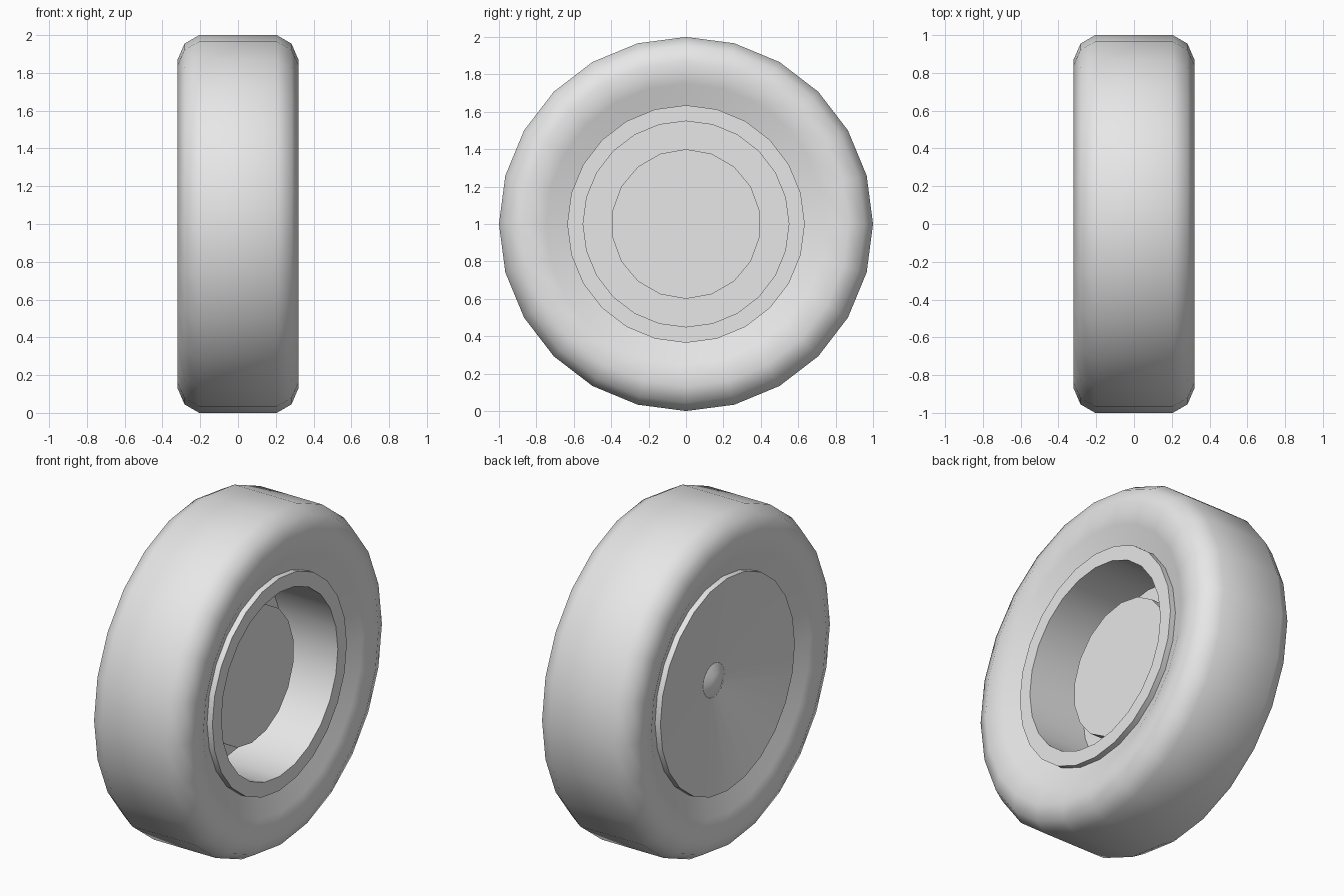
import bpy, bmesh, math

if "Cube" in bpy.data.objects:
    bpy.data.objects.remove(bpy.data.objects["Cube"])

grey = bpy.data.materials.new("light grey")
grey.diffuse_color = (0.8, 0.8, 0.8, 1)
grey.use_nodes = True
grey.node_tree.nodes["Principled BSDF"].inputs["Base Color"].default_value = grey.diffuse_color


def lathe(name, profile, sides, smooth_angle):
    """Spin (radius, x) points round the wheel axle (x axis at z = 1)."""
    bm = bmesh.new()
    rings = []
    for r, x in profile:
        if r == 0:
            rings.append([bm.verts.new((x, 0, 1))] * sides)
        else:
            rings.append([bm.verts.new((x, r * math.sin(2 * math.pi * i / sides),
                                        1 + r * math.cos(2 * math.pi * i / sides)))
                          for i in range(sides)])
    for a, b in zip(rings, rings[1:]):
        for i in range(sides):
            j = (i + 1) % sides
            corners = list(dict.fromkeys((a[i], a[j], b[j], b[i])))
            bm.faces.new(corners)
    bmesh.ops.recalc_face_normals(bm, faces=bm.faces)
    mesh = bpy.data.meshes.new(name)
    bm.to_mesh(mesh)
    bm.free()
    mesh.materials.append(grey)
    ob = bpy.data.objects.new(name, mesh)
    bpy.context.collection.objects.link(ob)
    bpy.ops.object.select_all(action='DESELECT')
    ob.select_set(True)
    bpy.context.view_layer.objects.active = ob
    bpy.ops.object.shade_smooth_by_angle(angle=math.radians(smooth_angle))
    return ob


# Tyre: rounded section, mirrored about the middle, closed behind the rim
half = [(0.60, 0.235), (0.635, 0.24), (0.75, 0.295), (0.87, 0.32), (0.955, 0.283), (1.0, 0.205)]
section = half + [(r, -x) for r, x in reversed(half)]
lathe("tyre", section + section[:1], 24, 80)

# Rim: dished outer face with a small cap on the left, open barrel on the right
lathe("rim", [(0, -0.215), (0.05, -0.207), (0.1, -0.183), (0.635, -0.275),
              (0.635, 0.275), (0.55, 0.275), (0.55, -0.1), (0, -0.1)], 24, 20)

# Brake drum inside the barrel
lathe("brake_drum", [(0, -0.1), (0.4, -0.1), (0.4, 0.09), (0, 0.09)], 18, 30)
